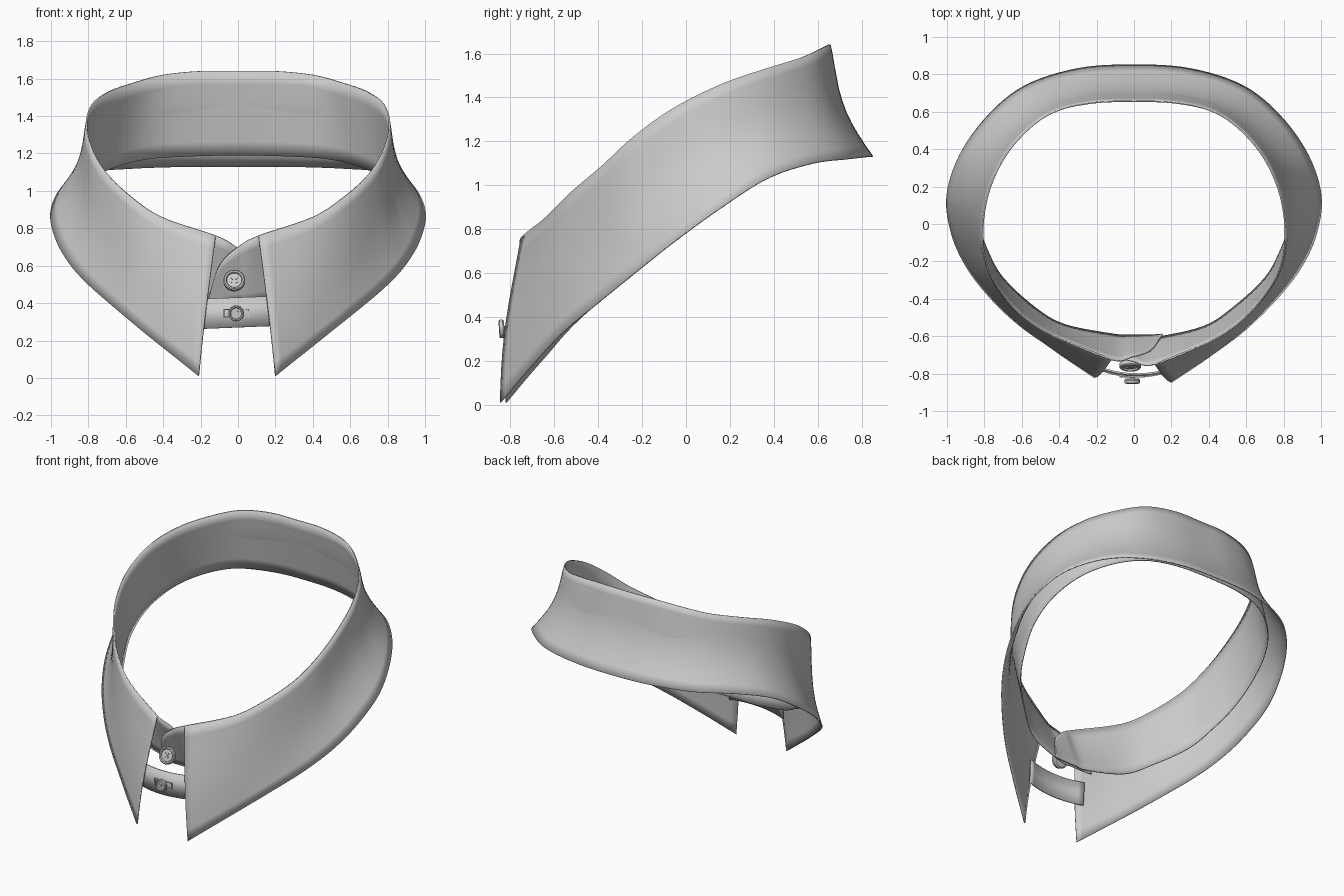
import bpy, bmesh, math
from mathutils import Vector, Matrix

if "Cube" in bpy.data.objects:
    bpy.data.objects.remove(bpy.data.objects["Cube"], do_unlink=True)


def material(name, rgb):
    m = bpy.data.materials.new(name)
    m.use_nodes = True
    m.diffuse_color = (*rgb, 1)
    m.node_tree.nodes["Principled BSDF"].inputs["Base Color"].default_value = (*rgb, 1)
    return m


CLOTH = material("light grey cloth", (0.6, 0.6, 0.6))


def finish(name, bm, thickness=0.0, angle=50):
    bmesh.ops.recalc_face_normals(bm, faces=bm.faces)
    mesh = bpy.data.meshes.new(name)
    bm.to_mesh(mesh)
    bm.free()
    mesh.materials.append(CLOTH)
    obj = bpy.data.objects.new(name, mesh)
    bpy.context.collection.objects.link(obj)
    bpy.ops.object.select_all(action="DESELECT")
    obj.select_set(True)
    bpy.context.view_layer.objects.active = obj
    bpy.ops.object.shade_smooth_by_angle(angle=math.radians(angle))
    if thickness:
        mod = obj.modifiers.new("thickness", "SOLIDIFY")
        mod.thickness = thickness
        mod.offset = 0
    return obj


def spline(points, steps=6):
    """Smooth curve through the points, starting flat on the centre plane."""
    p = [Vector(v) for v in points]
    first = Vector((-p[1].x, p[1].y, p[1].z))
    p = [first] + p + [p[-1] * 2 - p[-2]]
    out = []
    for i in range(1, len(p) - 2):
        a, b, c, d = p[i - 1:i + 3]
        for k in range(steps):
            t = k / steps
            out.append(0.5 * (2 * b + (c - a) * t + (2 * a - 5 * b + 4 * c - d) * t ** 2
                              + (3 * b - a - 3 * c + d) * t ** 3))
    return out + [p[-2]]


def mirrored(row):
    """Right half tucks slightly behind the left one at the front."""
    half = []
    for v in row:
        tuck = min(1, max(0, (-v.y - 0.45) / 0.2))
        half.append(Vector((-v.x - 0.01 * tuck, v.y + 0.025 * tuck, v.z)))
    return half[:0:-1] + row


def sheet(name, rows, thickness):
    bm = bmesh.new()
    grid = [[bm.verts.new(v) for v in mirrored(r)] for r in rows]
    for lo, hi in zip(grid, grid[1:]):
        for i in range(len(lo) - 1):
            bm.faces.new((lo[i], lo[i + 1], hi[i + 1], hi[i]))
    return finish(name, bm, thickness)


# Half outlines, from the back centre round to the front
fold = [(0, .655, 1.64), (.2, .65, 1.64), (.4, .61, 1.62), (.55, .52, 1.58),
        (.69, .36, 1.53), (.78, .16, 1.46), (.81, -.06, 1.35), (.78, -.24, 1.22),
        (.7, -.38, 1.09), (.57, -.52, .97), (.4, -.63, .86), (.11, -.75, .76)]
hem = [(0, .85, 1.13), (.3, .83, 1.13), (.58, .74, 1.12), (.78, .58, 1.1),
       (.93, .37, 1.03), (1, .15, .89), (.975, -.05, .745), (.9, -.22, .61),
       (.78, -.38, .48), (.6, -.56, .33), (.4, -.71, .17), (.2, -.845, .01)]
base = [(0, .74, 1.19), (.26, .73, 1.185), (.48, .67, 1.17), (.65, .55, 1.13),
        (.77, .38, 1.07), (.83, .18, .98), (.83, 0, .87), (.78, -.15, .76),
        (.7, -.29, .65), (.54, -.44, .54), (.37, -.55, .45), (.1, -.61, .4)]
flap_top = [(0, -.735, .7), (-.1, -.7, .6), (-.16, -.62, .42)]
flap_base = [(0, -.615, .4), (-.1, -.615, .4), (-.16, -.61, .4)]

# Turned-down collar leaf: flares at the back and sides, rounded at the front
top, bottom = spline(fold), spline(hem)
rows = []
for j in range(11):
    s = j / 10
    row = []
    for a, b in zip(top, bottom):
        v = a.lerp(b, s)
        out = Vector((v.x, v.y, 0)).normalized()
        bulge = 0.02 - 0.065 * min(1, max(0, (a.y + 0.75) / 0.6))
        row.append(v + out * bulge * math.sin(math.pi * s ** 1.2))
    rows.append(row)
sheet("collar_leaf", rows, 0.008)

# Inner collar stand with overlapping rounded ends
top, bottom = spline(fold + flap_top), spline(base + flap_base)
sheet("collar_stand", [[b.lerp(a, j / 6) for a, b in zip(top, bottom)] for j in range(7)], 0.008)

# Bowed strap joining the two collar points
bm = bmesh.new()
pairs = []
for i in range(13):
    x = -0.22 + 0.43 * i / 12
    y = -0.815 + 0.9 * x * x - 0.03 * x
    pairs.append([bm.verts.new((x, y + dy, z + 0.04 * x)) for dy, z in ((0, .27), (.012, .43))])
for p, q in zip(pairs, pairs[1:]):
    bm.faces.new((p[0], q[0], q[1], p[1]))
finish("front_strap", bm, 0.01)


def box(bm, size, place):
    bmesh.ops.create_cube(bm, size=1, matrix=place @ Matrix.Diagonal((*size, 1)))


def button(name, centre, radius, tilt):
    """Raised-rim button facing the front, with crossed thread and shank."""
    place = Matrix.Translation(centre) @ Matrix.Rotation(math.radians(90 + tilt), 4, "X")
    bm = bmesh.new()
    profile = [(0, -.3), (.85, -.3), (1, -.15), (1, .2), (.9, .3), (.76, .28), (.68, .12), (0, .12)]
    verts = [bm.verts.new((r * radius, 0, h * radius)) for r, h in profile]
    edges = [bm.edges.new(e) for e in zip(verts, verts[1:])]
    bmesh.ops.spin(bm, geom=verts + edges, axis=(0, 0, 1), cent=(0, 0, 0),
                   angle=math.tau, steps=32)
    bmesh.ops.remove_doubles(bm, verts=bm.verts, dist=0.0001)
    for turn in (45, 135):
        box(bm, (radius * .7, radius * .14, radius * .12),
            Matrix.Translation((0, 0, radius * .16)) @ Matrix.Rotation(math.radians(turn), 4, "Z"))
    bmesh.ops.create_cone(bm, cap_ends=True, segments=12, radius1=radius * .3, radius2=radius * .3,
                          depth=radius * .6, matrix=Matrix.Translation((0, 0, -radius * .5)))
    bm.transform(place)
    finish(name, bm, angle=35)


button("stand_button", (-.02, -.755, .52), .058, -20)
button("strap_button", (-.01, -.84, .345), .042, 4)

# Stitched buttonhole frame on the strap
bm = bmesh.new()
for dx, dz, w, h in ((0, .02, .13, .006), (0, -.02, .13, .006), (.065, 0, .006, .046), (-.065, 0, .006, .046)):
    box(bm, (w, .008, h), Matrix.Translation((-.01 + dx, -.816, .345 + dz)))
finish("strap_buttonhole", bm)
